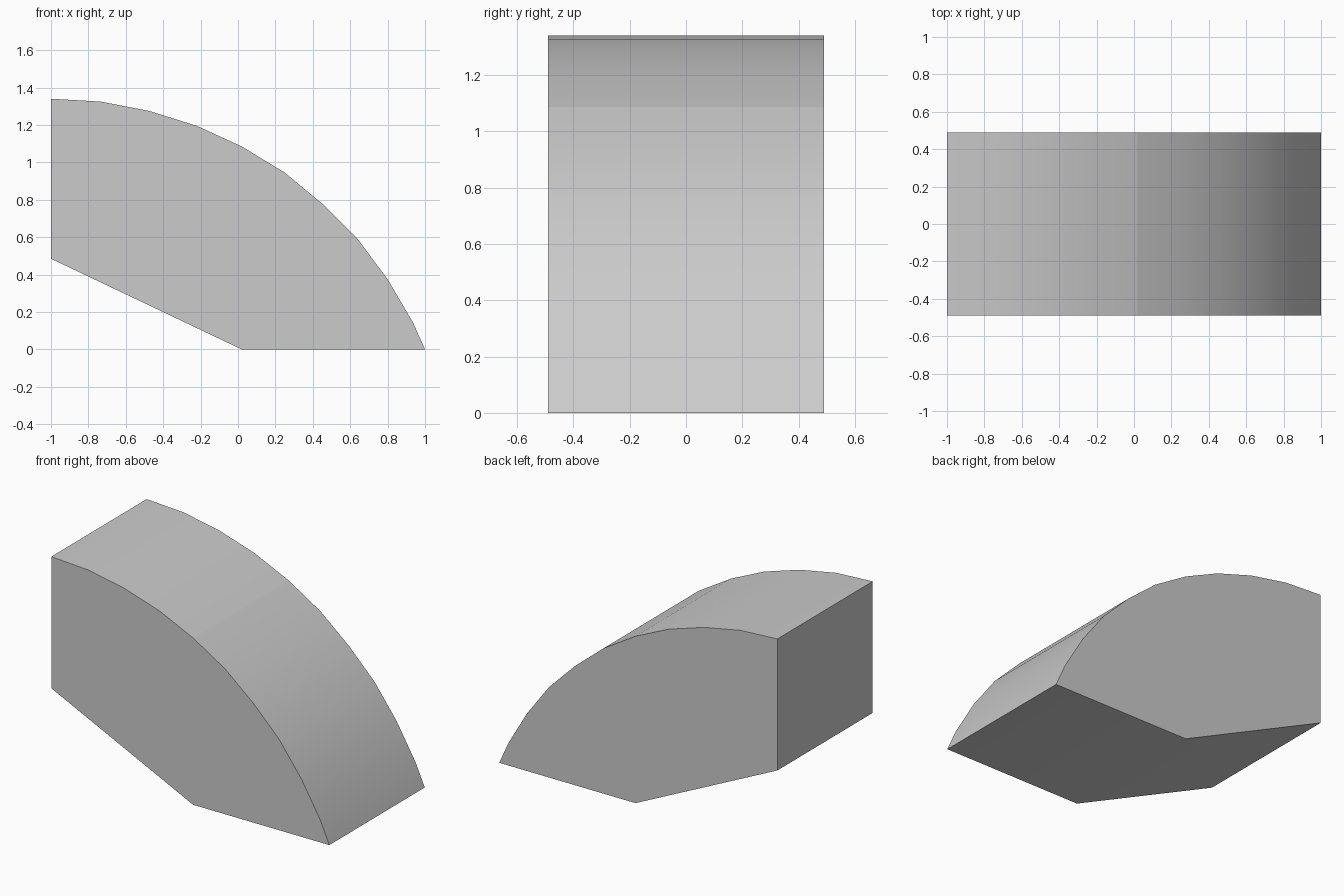
import bpy
import bmesh
from mathutils import Vector

cube = bpy.data.objects.get("Cube")
if cube:
    bpy.data.objects.remove(cube, do_unlink=True)

HALF_DEPTH = 0.49

# Material
grey = bpy.data.materials.new("light_grey")
grey.use_nodes = True
colour = (0.6, 0.6, 0.6, 1)
grey.diffuse_color = colour
grey.node_tree.nodes["Principled BSDF"].inputs["Base Color"].default_value = colour

# Side profile: curved back, then the two underside flats
arc = [(-1, 1.34), (-0.735, 1.325), (-0.475, 1.275), (-0.22, 1.195),
       (0.02, 1.085), (0.25, 0.945), (0.455, 0.775), (0.64, 0.59),
       (0.80, 0.375), (0.935, 0.145), (1, 0)]
profile = arc + [(0.02, 0), (-1, 0.485)]

# Extrude the profile through the depth
bm = bmesh.new()
front = bm.faces.new([bm.verts.new((x, -HALF_DEPTH, z)) for x, z in profile])
result = bmesh.ops.extrude_face_region(bm, geom=[front], use_keep_orig=True)
back = [g for g in result["geom"] if isinstance(g, bmesh.types.BMVert)]
bmesh.ops.translate(bm, verts=back, vec=Vector((0, 2 * HALF_DEPTH, 0)))
bmesh.ops.recalc_face_normals(bm, faces=bm.faces)

# Crease where the two halves of the curve join
for edge in bm.edges:
    if all(abs(v.co.x - 0.02) < 0.01 and v.co.z > 1 for v in edge.verts):
        edge.smooth = False

mesh = bpy.data.meshes.new("curved_wedge")
bm.to_mesh(mesh)
bm.free()
mesh.materials.append(grey)
wedge = bpy.data.objects.new("curved_wedge", mesh)
bpy.context.collection.objects.link(wedge)

# Smooth curve with sharp rims
bpy.ops.object.select_all(action="DESELECT")
wedge.select_set(True)
bpy.context.view_layer.objects.active = wedge
bpy.ops.object.shade_smooth_by_angle(keep_sharp_edges=True)
